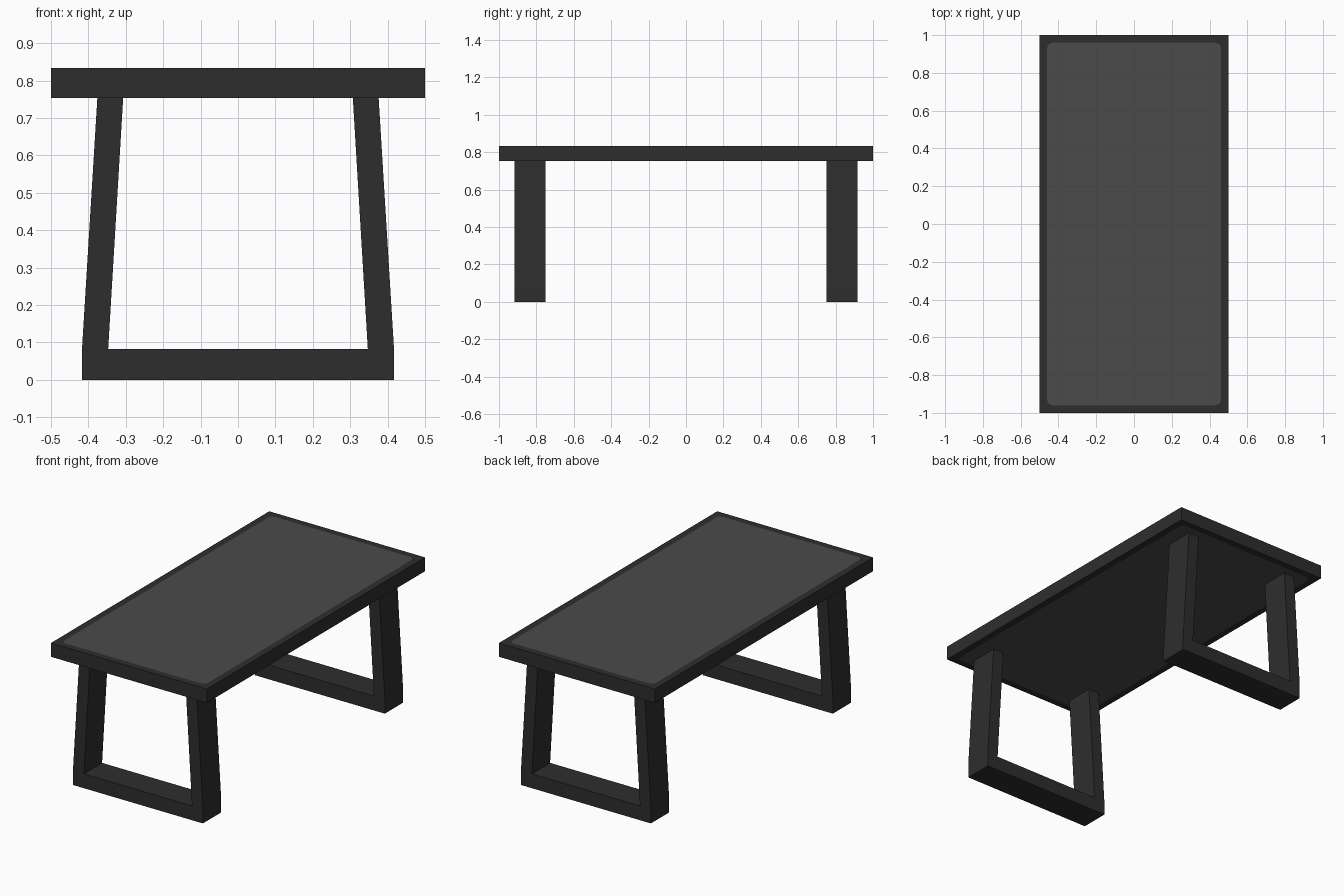
import bpy, math
from mathutils import Matrix

if "Cube" in bpy.data.objects:
    bpy.data.objects.remove(bpy.data.objects["Cube"])


def material(name, value):
    mat = bpy.data.materials.new(name)
    mat.diffuse_color = (value, value, value, 1)
    mat.use_nodes = True
    mat.node_tree.nodes["Principled BSDF"].inputs["Base Color"].default_value = mat.diffuse_color
    return mat


charcoal = material("charcoal", 0.027)
grey = material("mid grey", 0.07)


def slab(name, outlines, thickness, matrix, mat):
    """Filled flat outlines (inner ones become holes) extruded into a solid mesh."""
    curve = bpy.data.curves.new(name, 'CURVE')
    curve.dimensions = '2D'
    curve.fill_mode = 'BOTH'
    curve.extrude = thickness / 2
    for points in outlines:
        spline = curve.splines.new('POLY')
        spline.points.add(len(points) - 1)
        for p, (x, y) in zip(spline.points, points):
            p.co = (x, y, 0, 1)
        spline.use_cyclic_u = True
    obj = bpy.data.objects.new(name, curve)
    bpy.context.collection.objects.link(obj)
    bpy.ops.object.select_all(action='DESELECT')
    obj.select_set(True)
    bpy.context.view_layer.objects.active = obj
    bpy.ops.object.convert(target='MESH')
    obj = bpy.context.object
    obj.name = name
    obj.data.transform(matrix)
    obj.data.materials.clear()
    obj.data.materials.append(mat)
    for poly in obj.data.polygons:
        poly.use_smooth = False
        poly.material_index = 0
    return obj


def rounded_rect(hx, hy, r, steps=4):
    pts = []
    for i, (sx, sy) in enumerate([(1, 1), (-1, 1), (-1, -1), (1, -1)]):
        for s in range(steps + 1):
            a = math.radians(90) * (i + s / steps)
            pts.append((sx * (hx - r) + r * math.cos(a), sy * (hy - r) + r * math.sin(a)))
    return pts


# Table top: dark rim with a flush rounded grey panel
TOP, UNDER = 0.833, 0.753
place = Matrix.Translation((0, 0, (TOP + UNDER) / 2))
rim = [(0.5, 1), (-0.5, 1), (-0.5, -1), (0.5, -1)]
inner = rounded_rect(0.46, 0.96, 0.03)
slab("table_rim", [rim, inner], TOP - UNDER, place, charcoal)
slab("table_panel", [inner], TOP - UNDER, place, grey)

# Leg frames: U shape with inward-leaning uprights
half = [(0.417, 0), (0.417, 0.083), (0.376, UNDER), (0.307, UNDER), (0.347, 0.083)]
profile = half + [(-x, z) for x, z in reversed(half)]
for name, y in (("front_leg_frame", -0.8335), ("back_leg_frame", 0.8335)):
    stand = Matrix.Translation((0, y, 0)) @ Matrix.Rotation(math.pi / 2, 4, 'X')
    slab(name, [profile], 0.167, stand, charcoal)
